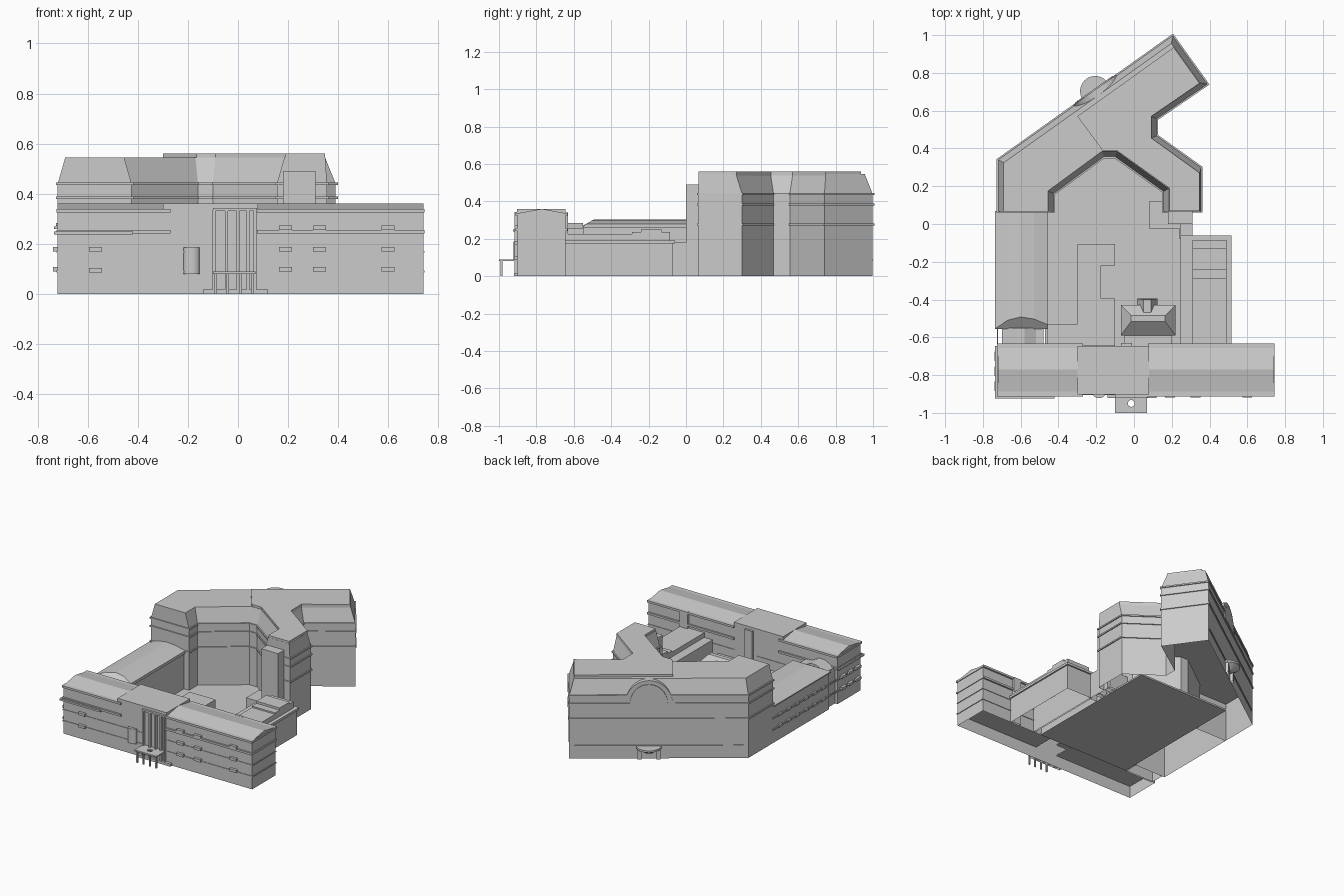
import bpy, bmesh, math
from mathutils import Vector

if "Cube" in bpy.data.objects:
    bpy.data.objects.remove(bpy.data.objects["Cube"])

def loft(name, a, b, closed_base=False):
    """Solid between two matching 3D loops; parts standing on the ground are open below."""
    bm = bmesh.new()
    va = [bm.verts.new(p) for p in a]
    vb = [bm.verts.new(p) for p in b]
    n = len(a)
    base = bm.faces.new(va[::-1])
    bm.faces.new(vb)
    for i in range(n):
        j = (i + 1) % n
        bm.faces.new((va[i], va[j], vb[j], vb[i]))
    bmesh.ops.recalc_face_normals(bm, faces=bm.faces)
    if not closed_base and all(p[2] == 0 for p in a):
        bm.faces.remove(base)
    me = bpy.data.meshes.new(name)
    bm.to_mesh(me)
    bm.free()
    ob = bpy.data.objects.new(name, me)
    bpy.context.collection.objects.link(ob)
    return ob

def prism(name, pts, z0, z1, top=None, closed_base=False):
    return loft(name, [(x, y, z0) for x, y in pts], [(x, y, z1) for x, y in (top or pts)], closed_base)

def rect(x0, x1, y0, y1):
    return [(x0, y0), (x1, y0), (x1, y1), (x0, y1)]

def box(name, x0, x1, y0, y1, z0, z1, closed_base=False):
    return prism(name, rect(x0, x1, y0, y1), z0, z1, None, closed_base)

def offset(pts, dists):
    """Move each edge of a counter-clockwise outline inwards by its own distance."""
    n = len(pts)
    lines = []
    for i in range(n):
        p, q = Vector(pts[i]), Vector(pts[(i + 1) % n])
        d = (q - p).normalized()
        lines.append((p + Vector((-d.y, d.x)) * dists[i], d))
    out = []
    for i in range(n):
        (p, d), (q, e) = lines[i - 1], lines[i]
        t = (q - p).cross(e) / d.cross(e)
        out.append(tuple(p + d * t))
    return out

# ---- Front block ----
F0, F1 = -0.90, -0.645
box("front_block", -0.72, 0.74, F0, F1, 0, 0.335)
box("front_centre", -0.30, 0.08, F0 - 0.003, F1, 0.32, 0.36)
gable = [(F0 - 0.008, 0.335), (-0.77, 0.36), (F1 + 0.01, 0.335)]
for side, xa, xb in (("left", -0.72, -0.30), ("right", 0.08, 0.74)):
    loft("front_roof_" + side, [(xa, y, z) for y, z in gable], [(xb, y, z) for y, z in gable])
# string courses
for side, xa, xb in (("left", -0.725, -0.27), ("right", 0.075, 0.745)):
    for z, h, d in ((0.325, 0.014, 0.012), (0.242, 0.014, 0.012), (0.165, 0.006, 0.004), (0.085, 0.008, 0.004)):
        xe = -0.10 if side == "left" and z < 0.2 else xb
        box("front_band_" + side, xa, xe, F0 - d, F1 + d, z, z + h)
# ledges wrapping the left end
box("corner_ledge_front", -0.735, -0.42, -0.925, F0, 0.238, 0.25)
box("corner_ledge_end", -0.735, -0.72, -0.925, F1, 0.238, 0.25)
for z in (0.17, 0.09):
    for y in (-0.86, -0.78, -0.70):
        box("end_window_box", -0.738, -0.72, y - 0.025, y + 0.025, z, z + 0.018)
# window boxes
for x, zs in ((-0.57, (0.17, 0.085)), (0.19, (0.255, 0.17, 0.09)),
              (0.325, (0.255, 0.17, 0.09)), (0.60, (0.255, 0.17, 0.09))):
    for z in zs:
        box("window_box", x - 0.026, x + 0.026, -0.918, F0, z, z + 0.018)
# back side bumps
for x in (-0.04, 0.46):
    box("back_pier", x - 0.03, x + 0.03, F1, F1 + 0.015, 0, 0.34)

# ---- Central entrance ----
for x in (-0.095, -0.045, 0.0, 0.04, 0.068):
    box("entrance_pilaster", x - 0.006, x + 0.006, -0.918, F0, 0.0, 0.335)
box("entrance_head", -0.10, 0.075, -0.918, F0, 0.33, 0.342)
arc = [(-0.185 + 0.032 * math.cos(math.pi + math.pi * i / 12), F0 + 0.022 * math.sin(math.pi + math.pi * i / 12))
       for i in range(13)]
prism("round_bay", arc, 0.08, 0.185)
canopy = box("entrance_canopy", -0.10, 0.07, -1.0, F0, 0.08, 0.09)
bpy.ops.mesh.primitive_cylinder_add(vertices=20, radius=0.018, depth=0.1, location=(-0.015, -0.95, 0.085))
hole = bpy.context.object
hole.name = "canopy_hole_cutter"
hole.hide_render = True
hole.hide_viewport = True
cut = canopy.modifiers.new("hole", 'BOOLEAN')
cut.object = hole
cut.operation = 'DIFFERENCE'
for x in (-0.088, -0.04, 0.01, 0.058):
    box("canopy_post", x - 0.005, x + 0.005, -0.992, -0.982, 0, 0.08)
box("entrance_step", -0.14, 0.12, -0.92, F0, 0, 0.018)

# ---- Left wing with curved, hipped roof ----
box("left_wing", -0.72, -0.465, -0.55, 0.07, 0, 0.265)
vault = [(-0.735, 0.26), (-0.735, 0.268), (-0.67, 0.293), (-0.60, 0.303), (-0.53, 0.297), (-0.455, 0.28), (-0.455, 0.26)]
loft("left_wing_roof", [(x, -0.555 + max(0, z - 0.268) * 1.8, z) for x, z in vault],
     [(x, 0.07, z) for x, z in vault])
box("left_link", -0.70, -0.48, F1 - 0.01, -0.545, 0, 0.255)
prism("left_link_roof", rect(-0.68, -0.52, F1, -0.55), 0.255, 0.285, rect(-0.62, -0.58, F1, -0.55))
for z in (0.09, 0.17):
    box("left_wing_band", -0.726, -0.72, F1, 0.07, z, z + 0.01)
    for i in range(6):
        y = -0.48 + i * 0.095
        box("left_window_box", -0.732, -0.72, y - 0.02, y + 0.02, z, z + 0.016)

# ---- Courtyard ----
box("court_floor", -0.47, 0.25, F1, 0.37, 0, 0.012, True)
prism("court_box", [(-0.30, -0.53), (-0.10, -0.53), (-0.10, -0.395), (-0.175, -0.395),
                    (-0.175, -0.22), (-0.10, -0.22), (-0.10, -0.105), (-0.30, -0.105)], 0, 0.10)
box("court_link", -0.46, -0.10, F1, -0.53, 0, 0.10)
box("hall", -0.05, 0.20, F1, -0.44, 0, 0.11)
prism("hall_roof", rect(-0.07, 0.22, -0.59, -0.43), 0.11, 0.175, rect(-0.015, 0.165, -0.515, -0.485))
prism("hall_dormer", rect(0.015, 0.125, -0.47, -0.395), 0.06, 0.155, rect(0.05, 0.09, -0.49, -0.40))

# ---- Right annex ----
box("annex_spine", 0.245, 0.31, F1, 0.0, 0, 0.18)
box("annex", 0.30, 0.505, F1, -0.07, 0, 0.18)
box("annex_eave", 0.245, 0.515, F1, -0.06, 0.175, 0.192)
box("annex_upper", 0.31, 0.49, F1, -0.28, 0.19, 0.225)
box("annex_plant_room", 0.31, 0.49, -0.29, -0.085, 0.19, 0.235)
box("annex_plant_cap", 0.31, 0.49, -0.24, -0.13, 0.235, 0.25)
box("annex_step", 0.24, 0.31, -0.08, 0.01, 0, 0.135)
box("stair_base", 0.08, 0.305, -0.025, 0.12, 0, 0.13)
box("stair_tower", 0.18, 0.31, 0.0, 0.10, 0, 0.49)

# ---- Rear building, counter-clockwise outline ----
rear = [(-0.72, 0.067), (-0.425, 0.067), (-0.425, 0.16), (-0.16, 0.355), (-0.10, 0.355), (0.155, 0.172),
        (0.155, 0.067), (0.355, 0.067), (0.355, 0.30), (0.12, 0.468), (0.12, 0.555), (0.39, 0.74),
        (0.205, 0.998), (-0.72, 0.34)]
slope = [0, .03, .03, .03, .03, .03, 0, .006, .03, .03, .03, .03, .03, .03]
prism("rear_walls", rear, 0, 0.44)
prism("rear_mansard", rear, 0.44, 0.545, offset(rear, slope))
for z in (0.272, 0.378, 0.435):
    prism("rear_band", offset(rear, [-0.007] * len(rear)), z, z + 0.01)
prism("rear_high_roof", [(-0.30, 0.57), (-0.165, 0.388), (-0.09, 0.388), (0.187, 0.19), (0.187, 0.068),
                         (0.348, 0.068), (0.348, 0.27), (0.092, 0.455), (0.092, 0.57), (0.347, 0.745),
                         (0.21, 0.935)], 0.53, 0.56)

# ---- Features on the long rear facade ----
A, B = Vector(rear[13]), Vector(rear[12])
along = (B - A).normalized()
outw = Vector((-along.y, along.x))
mid = A.lerp(B, 0.555)

def facade(s, depth, z):
    p = mid + along * s + outw * depth
    return (p.x, p.y, z)

def arch(r, z0, h, depth):
    return [facade(r * math.cos(math.pi * i / 20), depth, z0 + h * math.sin(math.pi * i / 20)) for i in range(21)]

loft("arched_dormer", arch(0.15, 0.385, 0.16, -0.12), arch(0.15, 0.385, 0.16, 0.004))
loft("arched_window_rim", arch(0.12, 0.385, 0.135, 0.0), arch(0.12, 0.385, 0.135, 0.010))

def half_disc(r, z):
    return [facade(r * math.cos(math.pi * i / 16), r * math.sin(math.pi * i / 16) - 0.002, z) for i in range(17)]

loft("rear_canopy", half_disc(0.08, 0.075), half_disc(0.08, 0.088))
loft("rear_canopy_bowl", half_disc(0.03, 0.045), half_disc(0.075, 0.075))
pier = ((-.012, 0), (.012, 0), (.012, .02), (-.012, .02))
for s in (-0.06, 0.06):
    loft("rear_door_pier", [facade(s + a, b, 0) for a, b in pier], [facade(s + a, b, 0.075) for a, b in pier])
strip = ((-.60, 0), (.50, 0), (.50, .007), (-.60, .007))
loft("rear_plinth_band", [facade(s, d, 0.085) for s, d in strip], [facade(s, d, 0.093) for s, d in strip])
